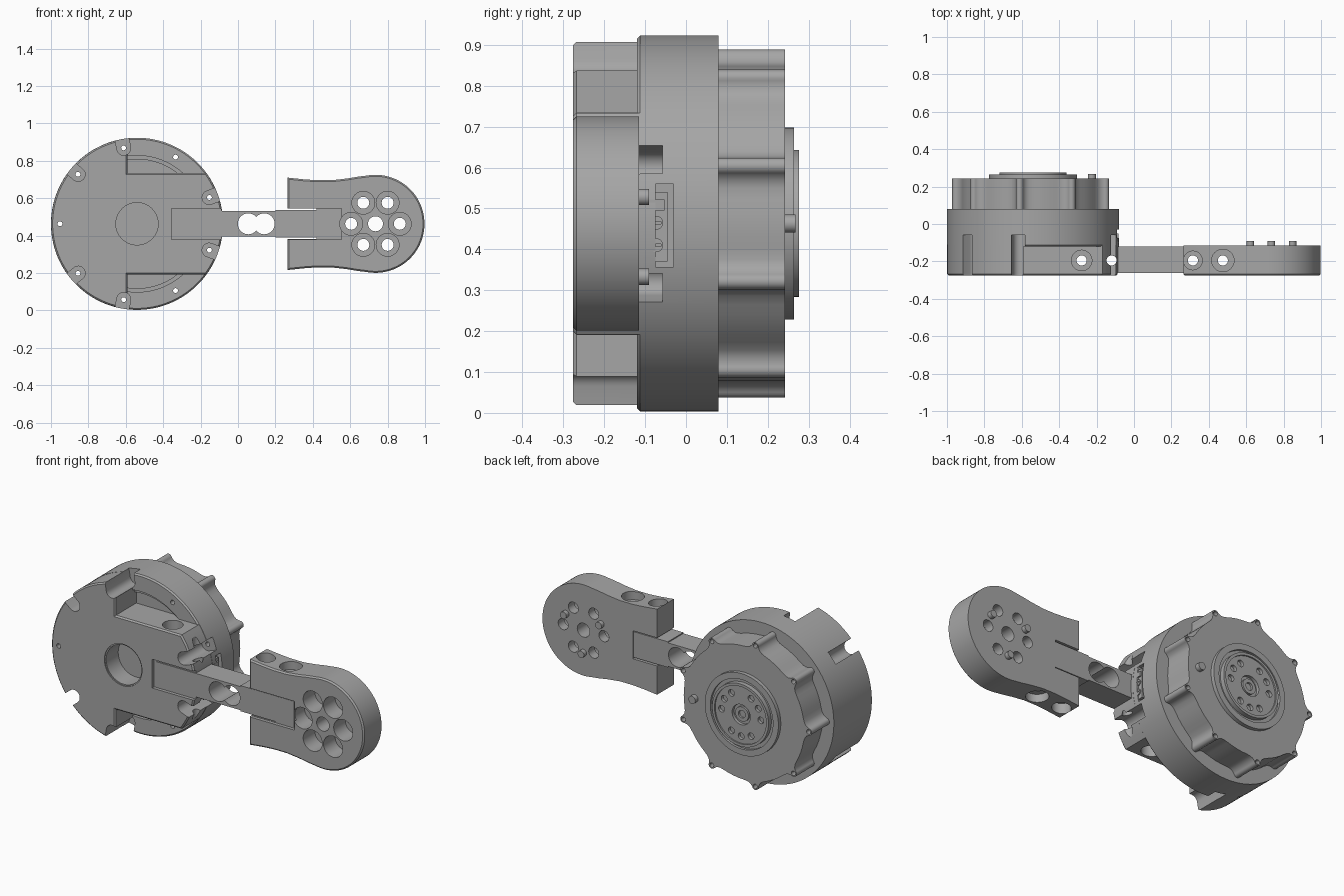
import bpy, bmesh
from math import sin, cos, radians, pi

if "Cube" in bpy.data.objects:
    bpy.data.objects.remove(bpy.data.objects["Cube"], do_unlink=True)

GREY = bpy.data.materials.new("machined grey")
GREY.use_nodes = True
GREY.diffuse_color = (0.38, 0.38, 0.38, 1)
GREY.node_tree.nodes["Principled BSDF"].inputs["Base Color"].default_value = (0.38, 0.38, 0.38, 1)

CX, CZ = -0.54, 0.463      # drive axis
PX = 0.735                 # paddle axis
R = 0.46                   # housing radius
FRONT = -0.276
SCREWS = [20 + 40 * k for k in range(9)]


def arc(x, z, r, a0, a1, n):
    return [(x + r * cos(radians(a0 + (a1 - a0) * i / n)),
             z + r * sin(radians(a0 + (a1 - a0) * i / n))) for i in range(n + 1)]


def circle(x, z, r, n=32):
    return arc(x, z, r, 0, 360, n)[:-1]


def polar(r, a):
    return CX + r * cos(radians(a)), CZ + r * sin(radians(a))


def prism(name, pts, lo, hi, axis="y", bevel=0):
    """Extrude a closed outline: (x,z) along y, (x,y) along z or (y,z) along x."""
    place = {"y": lambda a, b, t: (a, t, b), "z": lambda a, b, t: (a, b, t),
             "x": lambda a, b, t: (t, a, b)}[axis]
    bm = bmesh.new()
    base = [bm.verts.new(place(a, b, lo)) for a, b in pts]
    top = [bm.verts.new(place(a, b, hi)) for a, b in pts]
    bm.faces.new(base)
    bm.faces.new(top)
    for i in range(len(pts)):
        j = (i + 1) % len(pts)
        bm.faces.new((base[i], base[j], top[j], top[i]))
    bmesh.ops.recalc_face_normals(bm, faces=bm.faces[:])
    if bevel:
        rim = [e for e in bm.edges if e.calc_face_angle(0) > 1.2
               and all(abs(place(0, 0, 1)[k] * (v.co[k] - lo)) < 1e-5 for v in e.verts for k in range(3))]
        bmesh.ops.bevel(bm, geom=rim, offset=bevel, segments=1, affect="EDGES")
    mesh = bpy.data.meshes.new(name)
    bm.to_mesh(mesh)
    bm.free()
    mesh.materials.append(GREY)
    ob = bpy.data.objects.new(name, mesh)
    bpy.context.collection.objects.link(ob)
    return ob


def rect(a0, a1, b0, b1):
    return [(a0, b0), (a1, b0), (a1, b1), (a0, b1)]


def cut(ob, pts, lo, hi, axis="y"):
    tool = prism("cutter", pts, lo, hi, axis)
    mod = ob.modifiers.new("cut", "BOOLEAN")
    mod.operation, mod.solver, mod.object = "DIFFERENCE", "EXACT", tool
    bpy.context.view_layer.objects.active = ob
    bpy.ops.object.modifier_apply(modifier=mod.name)
    bpy.data.objects.remove(tool, do_unlink=True)


def notch(ob, a):
    """U-shaped screw pocket opening outward through the rim."""
    c, s = cos(radians(a)), sin(radians(a))
    local = arc(0.41, 0, 0.037, 90, 270, 12) + [(0.52, -0.037), (0.52, 0.037)]
    cut(ob, [(CX + u * c - v * s, CZ + u * s + v * c) for u, v in local], -0.4, -0.058)


def cross_hole(ob, x, wide):
    """Vertical bolt hole, counterbored from both sides when wide is given."""
    cut(ob, circle(x, -0.195, 0.027, 24), -0.1, 1.1, "z")
    if wide:
        cut(ob, circle(x, -0.195, wide, 32), 0.65, 1.1, "z")
        cut(ob, circle(x, -0.195, wide, 32), -0.1, 2 * CZ - 0.65, "z")


# Housing ring with a recessed floor
ring = prism("housing_ring", circle(CX, CZ, R, 128), -0.12, 0.08, bevel=0.008)
cut(ring, circle(CX, CZ, 0.365, 96), -0.3, -0.1)
cut(ring, circle(CX, CZ, 0.345, 96), -0.3, -0.085)

# Front housing cover, cut away above and below the arm side
cover = prism("housing_cover",
              arc(CX, CZ, R - 0.001, 96.2, 263.8, 64) + [(CX - 0.05, CZ - 0.272)]
              + arc(CX, CZ, R - 0.001, -36.2, 36.2, 28) + [(CX - 0.05, CZ + 0.272)],
              FRONT, -0.075, bevel=0.008)
cut(cover, circle(CX, CZ, 0.12, 64), -0.4, -0.27)
cut(cover, circle(CX, CZ, 0.113, 64), -0.4, -0.16)
cut(cover, rect(-0.355, 0, CZ - 0.083, CZ + 0.083), -0.4, -0.257)
cross_hole(cover, -0.28, 0.055)
cross_hole(cover, -0.12, 0)

# Motor can with nine filleted screw lugs
outline = []
for a in SCREWS:
    outline += [polar(0.385, a - 11), polar(0.388, a - 7), polar(0.396, a - 4.6), polar(0.41, a - 3)]
    x, z = polar(0.412, a)
    outline += arc(x, z, 0.02, a - 80, a + 80, 8)
    outline += [polar(0.41, a + 3), polar(0.396, a + 4.6), polar(0.388, a + 7)]
    outline += [polar(0.385, a + d) for d in (11, 15, 20, 25)]
motor = prism("motor_can", outline, 0.07, 0.242)

# Screw holes and pockets
for a in SCREWS:
    x, z = polar(0.412, a)
    for ob in (ring, cover, motor):
        cut(ob, circle(x, z, 0.013, 16), -0.4, 0.4)
    if a not in (60, 180, 300):
        notch(ring, a)
        notch(cover, a)

# Connector set into the ring on the arm side
cut(ring, rect(-0.105, -0.03, 0.357, 0.56), -0.112, 0, "x")
prism("connector_block", rect(-0.1, -0.045, 0.37, 0.54), -0.13, -0.092, "x")
prism("connector_plug", rect(-0.093, -0.052, 0.495, 0.522), -0.1, -0.084, "x")
for i, z in enumerate((0.41, 0.465)):
    screw = prism(f"connector_screw_{i + 1}", circle(-0.073, z, 0.017, 20), -0.1, -0.086, "x")
    cut(screw, rect(-0.085, -0.061, z - 0.003, z + 0.003), -0.09, 0, "x")

# Output hub on the back of the motor
flange = prism("hub_flange", circle(CX, CZ, 0.235, 80), 0.23, 0.264)
cut(flange, circle(CX, CZ, 0.2, 80), 0.25, 0.4)
hub_rim = prism("hub_rim", circle(CX, CZ, 0.18, 80), 0.235, 0.276)
cut(hub_rim, circle(CX, CZ, 0.165, 80), 0.268, 0.4)
cut(hub_rim, circle(CX, CZ, 0.058, 40), 0.25, 0.4)
bearing = prism("hub_bearing", circle(CX, CZ, 0.042, 40), 0.235, 0.262)
cut(bearing, circle(CX, CZ, 0.022, 24), 0.245, 0.4)
for a in list(range(0, 360, 60)) + [30, 150, 270]:
    x, z = polar(0.125, a)
    cut(hub_rim, circle(x, z, 0.019, 20), 0.245, 0.4)
prism("motor_pin", circle(-0.225, CZ, 0.022, 24), 0.23, 0.268)

# Link arm with a double round window
arm = prism("link_arm", [(-0.34, CZ - 0.068), (0.2, CZ - 0.068), (0.2, CZ - 0.074), (0.54, CZ - 0.074),
                         (0.54, CZ + 0.074), (0.2, CZ + 0.074), (0.2, CZ + 0.068), (-0.34, CZ + 0.068)],
            -0.262, -0.12)
for x in (0.055, 0.14):
    cut(arm, circle(x, CZ, 0.056, 40), -0.4, 0.1)

# Paddle at the end of the arm
side = [(0.265, 0.247), (0.35, 0.238), (0.42, 0.233), (0.5, 0.233), (0.58, 0.242), (0.64, 0.252)]
paddle = prism("paddle", [(x, CZ + h) for x, h in side] + arc(PX, CZ, 0.262, 100, -100, 64)
               + [(x, CZ - h) for x, h in reversed(side)], FRONT, -0.115, bevel=0.008)
cut(paddle, rect(0.1, 0.553, CZ - 0.083, CZ + 0.083), -0.4, -0.257)
cut(paddle, rect(0.1, 0.42, CZ - 0.081, CZ + 0.081), -0.4, 0.1)
cut(paddle, circle(PX, CZ, 0.04, 32), -0.4, 0.1)
for a in range(0, 360, 60):
    x, z = PX + 0.13 * cos(radians(a)), CZ + 0.13 * sin(radians(a))
    cut(paddle, circle(x, z, 0.061, 32), -0.4, -0.17)
    cut(paddle, circle(x, z, 0.032, 24), -0.4, 0.1)
for i, a in enumerate((30, 150, 270)):
    x, z = PX + 0.13 * cos(radians(a)), CZ + 0.13 * sin(radians(a))
    prism(f"paddle_pin_{i + 1}", circle(x, z, 0.02, 20), -0.13, -0.09)
cross_hole(paddle, 0.315, 0.05)
cross_hole(paddle, 0.475, 0.06)
for x in (-0.28, -0.12, 0.315, 0.475):
    cross_hole(arm, x, 0)

# Smooth curved walls while keeping machined edges sharp
bpy.ops.object.select_all(action="DESELECT")
for ob in bpy.context.scene.objects:
    if ob.type == "MESH":
        ob.select_set(True)
        bpy.context.view_layer.objects.active = ob
bpy.ops.object.shade_smooth_by_angle(angle=radians(30))
